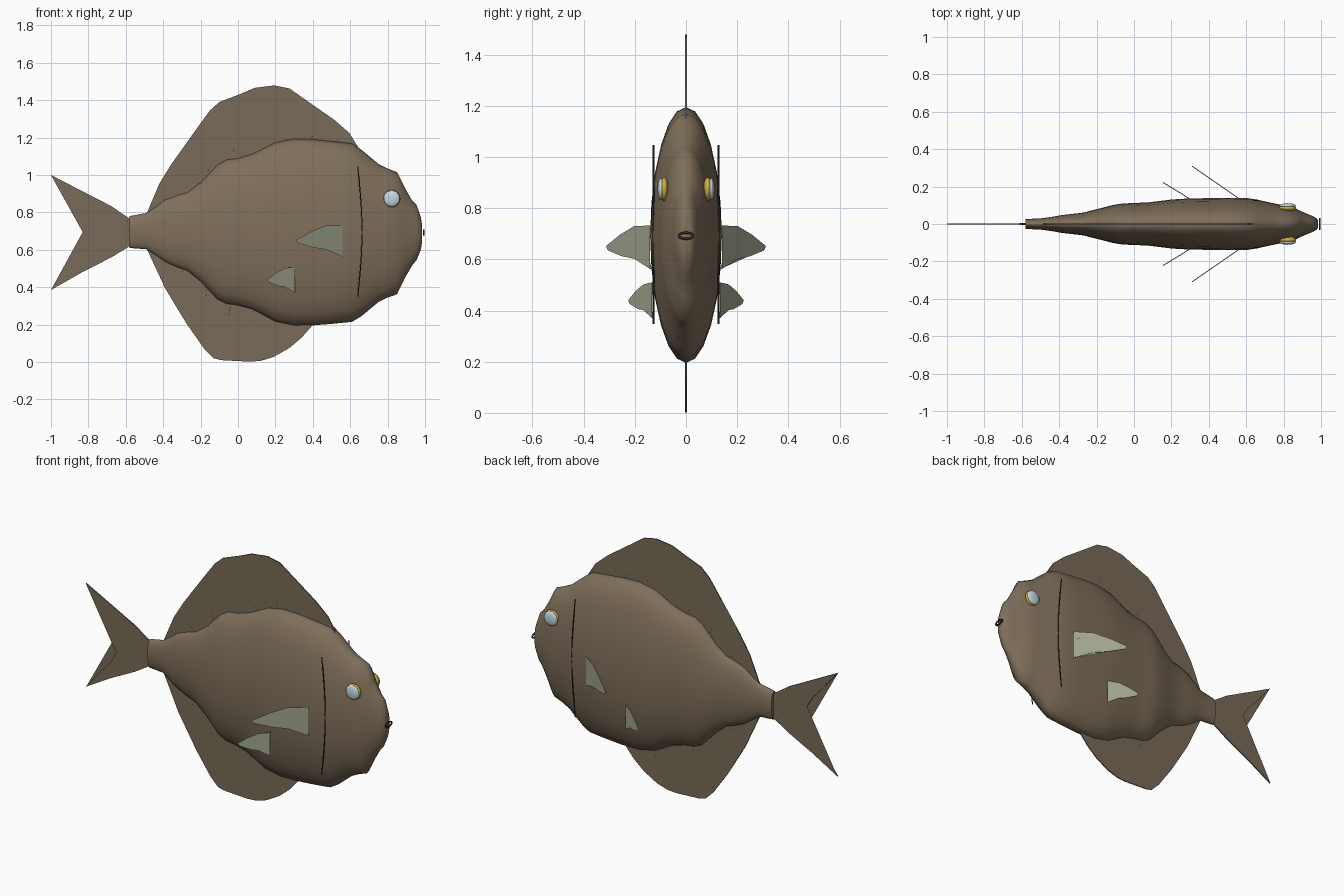
import bpy, bmesh, math
from mathutils import Vector

if "Cube" in bpy.data.objects:
    bpy.data.objects.remove(bpy.data.objects["Cube"])


def mat(name, rgb):
    m = bpy.data.materials.new(name)
    m.diffuse_color = (*rgb, 1)
    m.use_nodes = True
    m.node_tree.nodes["Principled BSDF"].inputs["Base Color"].default_value = m.diffuse_color
    return m


BROWN = mat("body brown", (0.215, 0.16, 0.105))
FIN = mat("fin brown", (0.19, 0.145, 0.098))
PALE = mat("pale olive", (0.36, 0.385, 0.28))
GOLD = mat("gold", (0.62, 0.42, 0.05))
GLASS = mat("pale blue", (0.55, 0.68, 0.74))
DARK = mat("dark brown", (0.03, 0.024, 0.018))


def finish(name, bm, material, smooth=None):
    bmesh.ops.recalc_face_normals(bm, faces=bm.faces)
    me = bpy.data.meshes.new(name)
    bm.to_mesh(me)
    bm.free()
    me.materials.append(material)
    ob = bpy.data.objects.new(name, me)
    bpy.context.collection.objects.link(ob)
    if smooth:
        bpy.ops.object.select_all(action='DESELECT')
        ob.select_set(True)
        bpy.context.view_layer.objects.active = ob
        bpy.ops.object.shade_smooth_by_angle(angle=math.radians(smooth))
    return ob


def plate(name, pts, material, ymap=lambda x: 0.0, t=0.006):
    """Thin fin from an x/z outline; ymap leans it sideways."""
    bm = bmesh.new()
    rows = [[bm.verts.new((x, ymap(x) + s * t / 2, z)) for x, z in pts] for s in (-1, 1)]
    bm.faces.new(rows[0])
    bm.faces.new(rows[1][::-1])
    n = len(pts)
    for i in range(n):
        j = (i + 1) % n
        bm.faces.new((rows[0][i], rows[0][j], rows[1][j], rows[1][i]))
    bmesh.ops.triangulate(bm, faces=[f for f in bm.faces if len(f.verts) > 4])
    return finish(name, bm, material)


def rods(name, segs, material, r=0.0038):
    """Thin fin rays between pairs of points."""
    bm = bmesh.new()
    for a, b in segs:
        a, b = Vector(a), Vector(b)
        rot = (b - a).to_track_quat('Z', 'Y').to_matrix().to_4x4()
        rot.translation = (a + b) / 2
        bmesh.ops.create_cone(bm, cap_ends=True, segments=6, radius1=r, radius2=r * 0.7,
                              depth=(b - a).length, matrix=rot)
    return finish(name, bm, material)


def tube(name, pts, r, material, closed=False):
    cu = bpy.data.curves.new(name, 'CURVE')
    cu.dimensions = '3D'
    cu.bevel_depth, cu.bevel_resolution = r, 1
    cu.use_fill_caps = True
    sp = cu.splines.new('POLY')
    sp.points.add(len(pts) - 1)
    for p, c in zip(sp.points, pts):
        p.co = (*c, 1)
    sp.use_cyclic_u = closed
    cu.materials.append(material)
    ob = bpy.data.objects.new(name, cu)
    bpy.context.collection.objects.link(ob)


# Body: elliptical sections (x, top, bottom, half width)
SECT = [(-.58, .78, .61, .026), (-.49, .797, .603, .031), (-.44, .83, .57, .038),
        (-.39, .868, .535, .047), (-.33, .89, .508, .054), (-.27, .908, .487, .061),
        (-.20, .96, .43, .079), (-.11, 1.055, .335, .102), (-.06, 1.083, .31, .110),
        (0, 1.09, .302, .112), (.08, 1.115, .28, .116), (.20, 1.175, .215, .131),
        (.30, 1.195, .195, .137), (.40, 1.192, .196, .138), (.50, 1.182, .204, .140),
        (.61, 1.17, .215, .138), (.66, 1.135, .245, .130), (.75, 1.06, .32, .110),
        (.80, 1.035, .345, .100), (.85, 1.015, .362, .088), (.89, .935, .445, .070),
        (.93, .865, .515, .052), (.955, .84, .545, .043), (.977, .775, .60, .030),
        (.985, .73, .645, .018)]
SIDES = 24
bm = bmesh.new()
rings = []
for x, top, bot, w in SECT:
    c, h = (top + bot) / 2, (top - bot) / 2
    rings.append([bm.verts.new((x, w * math.sin(2 * math.pi * k / SIDES),
                                c + h * math.cos(2 * math.pi * k / SIDES))) for k in range(SIDES)])
for a, b in zip(rings, rings[1:]):
    for k in range(SIDES):
        j = (k + 1) % SIDES
        bm.faces.new((a[k], a[j], b[j], b[k]))
bm.faces.new(rings[0])
bm.faces.new(rings[-1][::-1])
finish("body", bm, BROWN, 60)

# Dorsal and anal fins, bases tucked inside the body
dorsal = [(-.49, .79), (-.42, .955), (-.355, 1.06), (-.275, 1.145), (-.205, 1.27), (-.15, 1.345),
          (-.10, 1.39), (0, 1.428), (.09, 1.466), (.195, 1.479), (.275, 1.463), (.41, 1.368),
          (.515, 1.295), (.595, 1.225), (.645, 1.145)]
anal = [(-.49, .61), (-.39, .395), (-.275, .205), (-.18, .07), (-.13, .02), (-.09, .01),
        (.06, .002), (.12, .006), (.19, .027), (.275, .075), (.34, .13), (.41, .21)]
plate("dorsal_fin", dorsal + [(.5, 1.1), (.2, 1.08), (-.05, 1.0), (-.2, .88), (-.4, .76)], FIN)
plate("anal_fin", anal + [(.2, .3), (-.05, .38), (-.2, .5), (-.4, .63)], FIN)


def height(line, x):
    for (x0, z0), (x1, z1) in zip(line, line[1:]):
        if x0 <= x <= x1:
            return z0 + (z1 - z0) * (x - x0) / (x1 - x0)


tops = [(s[0], s[1]) for s in SECT]
bots = [(s[0], s[2]) for s in SECT]
rods("dorsal_rays", [((x + .045, 0, height(tops, x + .045) - .01), (x, 0, height(dorsal, x) - .02))
                     for x in (-.34 + .139 * i for i in range(7))], FIN)
rods("anal_rays", [((x + .04, 0, height(bots, x + .04) + .01), (x, 0, height(anal, x) + .02))
                   for x in (-.33 + .125 * i for i in range(6))], FIN)

# Forked tail
plate("tail_fin", [(-.57, .76), (-.68, .835), (-.83, .912), (-1, 1.0), (-.90, .88), (-.835, .81),
                   (-.80, .75), (-.757, .692), (-.80, .64), (-.835, .575), (-.90, .505),
                   (-1, .385), (-.83, .482), (-.68, .558), (-.57, .625)], FIN, t=.008)
tips = [(-.93, .93), (-.87, .88), (-.82, .81), (-.77, .73)]
tips += [(x, 1.386 - z) for x, z in tips]
rods("tail_rays", [((-.57, 0, .693 + (z - .693) * .25), (x, 0, z)) for x, z in tips], FIN, .0048)

# Paired fins
PECT = [(.56, .732), (.47, .73), (.39, .697), (.31, .652), (.32, .635), (.40, .612),
        (.47, .602), (.56, .562), (.535, .63), (.555, .69)]
PELV = [(.305, .51), (.25, .502), (.20, .475), (.155, .44), (.165, .425), (.22, .405),
        (.25, .402), (.305, .37), (.285, .43), (.30, .47)]
for side, s in (("left", 1), ("right", -1)):
    for name, pts, x0, y0, k in (("pectoral", PECT, .57, .13, .69), ("pelvic", PELV, .305, .13, .62)):
        lean = lambda x, s=s, x0=x0, y0=y0, k=k: s * (y0 + (x0 - x) * k)
        plate(f"{side}_{name}_fin", pts, PALE, lean, .006)
        root = Vector((pts[-1][0], lean(pts[-1][0]), pts[-1][1]))
        segs = []
        for i in (2, 4, 5, 6):
            end = Vector((pts[i][0], lean(pts[i][0]), pts[i][1]))
            segs.append((root, root.lerp(end, .88)))
        rods(f"{side}_{name}_rays", segs, PALE, .003)

    # Gill slit
    tube(f"{side}_gill_line", [(.64 + .023 * math.cos(a * math.pi / 2), s * .127, .697 + .35 * a)
                               for a in (i / 10 - 1 for i in range(21))], .003, DARK)

    # Eye: gold ball with a pale lens on the outside
    for part, y, r, d, m in (("eye", .085, .046, .018, GOLD), ("eye_lens", .098, .043, .013, GLASS)):
        bm = bmesh.new()
        bmesh.ops.create_uvsphere(bm, u_segments=24, v_segments=12, radius=1)
        for v in bm.verts:
            v.co = (.822 + v.co.x * r, s * y + v.co.z * d, .874 + v.co.y * r)
        finish(f"{side}_{part}", bm, m, 60)

# Mouth ring
tube("mouth", [(.993, .028 * math.cos(a), .692 + .012 * math.sin(a))
               for a in (i * math.pi / 12 for i in range(24))], .005, DARK, True)
